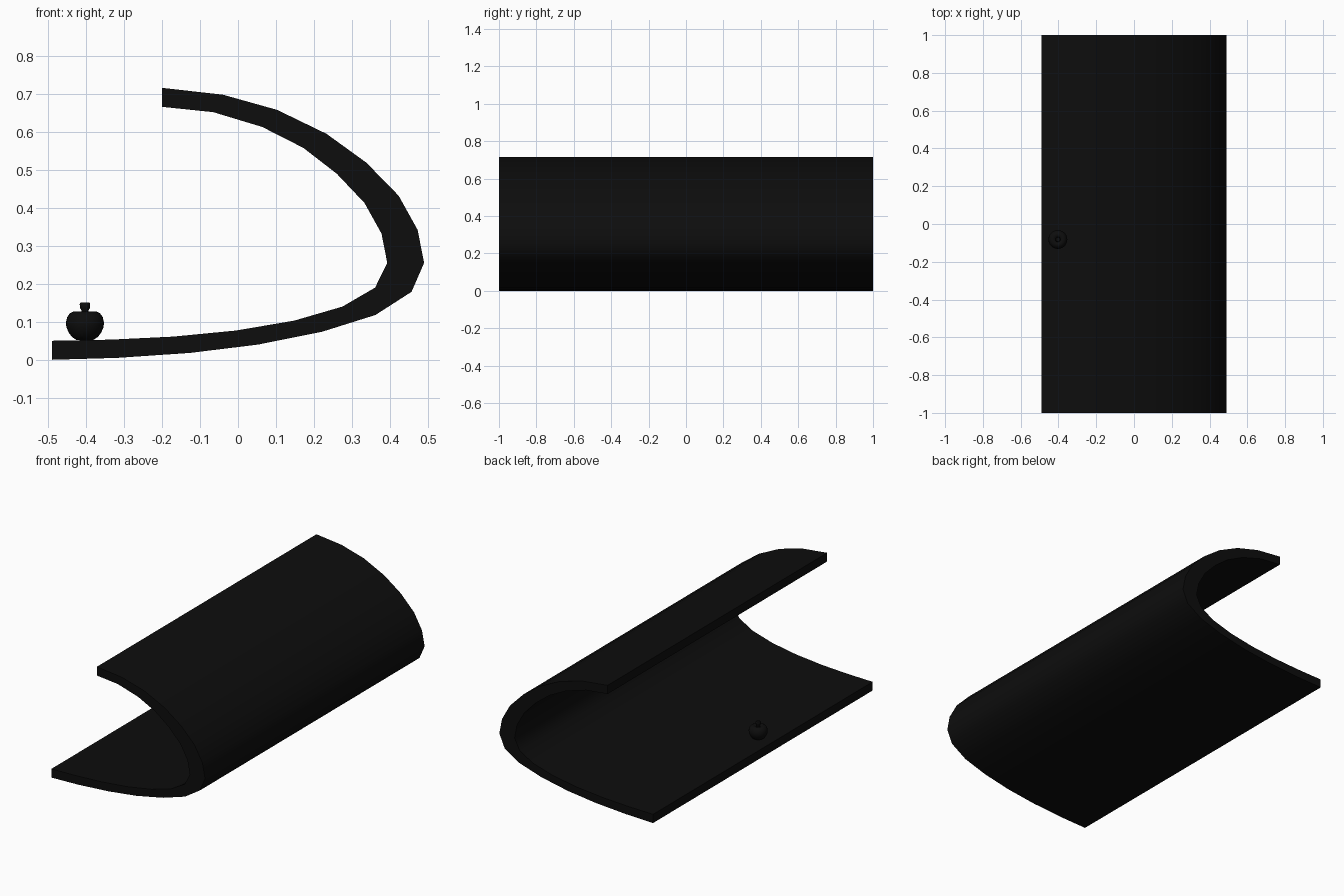
import bpy, bmesh, math

if "Cube" in bpy.data.objects:
    bpy.data.objects.remove(bpy.data.objects["Cube"])

black = bpy.data.materials.new("black")
black.diffuse_color = (0.004, 0.004, 0.004, 1)
black.use_nodes = True
black.node_tree.nodes["Principled BSDF"].inputs["Base Color"].default_value = black.diffuse_color


def finish(bm, name, angle):
    bmesh.ops.recalc_face_normals(bm, faces=bm.faces)
    me = bpy.data.meshes.new(name)
    bm.to_mesh(me)
    bm.free()
    ob = bpy.data.objects.new(name, me)
    bpy.context.collection.objects.link(ob)
    me.materials.append(black)
    bpy.ops.object.select_all(action='DESELECT')
    ob.select_set(True)
    bpy.context.view_layer.objects.active = ob
    bpy.ops.object.shade_smooth_by_angle(angle=math.radians(angle))
    return ob


# Curved shell cross-section (x, z), from top lip round to the bottom edge
OUTER = [(-.20, .716), (-.04, .698), (.103, .658), (.233, .595), (.338, .519),
         (.423, .432), (.473, .342), (.49, .255), (.457, .179), (.362, .118),
         (.222, .074), (.053, .04), (-.127, .018), (-.318, .005), (-.49, 0)]
INNER = [(-.20, .666), (-.065, .652), (.064, .613), (.172, .558), (.26, .49),
         (.333, .413), (.378, .332), (.393, .255), (.361, .19), (.275, .14),
         (.148, .103), (-.005, .077), (-.17, .061), (-.335, .053), (-.49, .05)]

bm = bmesh.new()
for a, b, c, d in zip(OUTER, OUTER[1:], INNER[1:], INNER):
    bm.faces.new([bm.verts.new((x, -1, z)) for x, z in (a, b, c, d)])
bmesh.ops.remove_doubles(bm, verts=bm.verts, dist=1e-4)
ext = bmesh.ops.extrude_face_region(bm, geom=bm.faces[:], use_keep_orig=True)
bmesh.ops.translate(bm, vec=(0, 2, 0),
                    verts=[v for v in ext["geom"] if isinstance(v, bmesh.types.BMVert)])
finish(bm, "curved_shell", 40)


# Small apple-shaped ornament, turned from profiles (radius, z)
def lathe(name, profile, x, y, steps=24):
    bm = bmesh.new()
    vs = [bm.verts.new((r, 0, z)) for r, z in profile]
    edges = [bm.edges.new(p) for p in zip(vs, vs[1:])]
    bmesh.ops.spin(bm, geom=vs + edges, axis=(0, 0, 1), cent=(0, 0, 0),
                   angle=math.tau, steps=steps, use_duplicate=False)
    bmesh.ops.remove_doubles(bm, verts=bm.verts, dist=1e-4)
    bmesh.ops.translate(bm, vec=(x, y, 0), verts=bm.verts)
    return finish(bm, name, 50)


lathe("apple_body", [(0, .058), (.012, .053), (.022, .052), (.034, .060),
                     (.043, .072), (.049, .086), (.050, .098), (.047, .112),
                     (.040, .122), (.030, .127), (.020, .126), (.010, .119),
                     (0, .114)], -.403, -.082)
lathe("apple_stem", [(0, .112), (.008, .112), (.009, .130), (.013, .136),
                     (.014, .147), (.011, .151), (0, .151)], -.403, -.082, 12)
